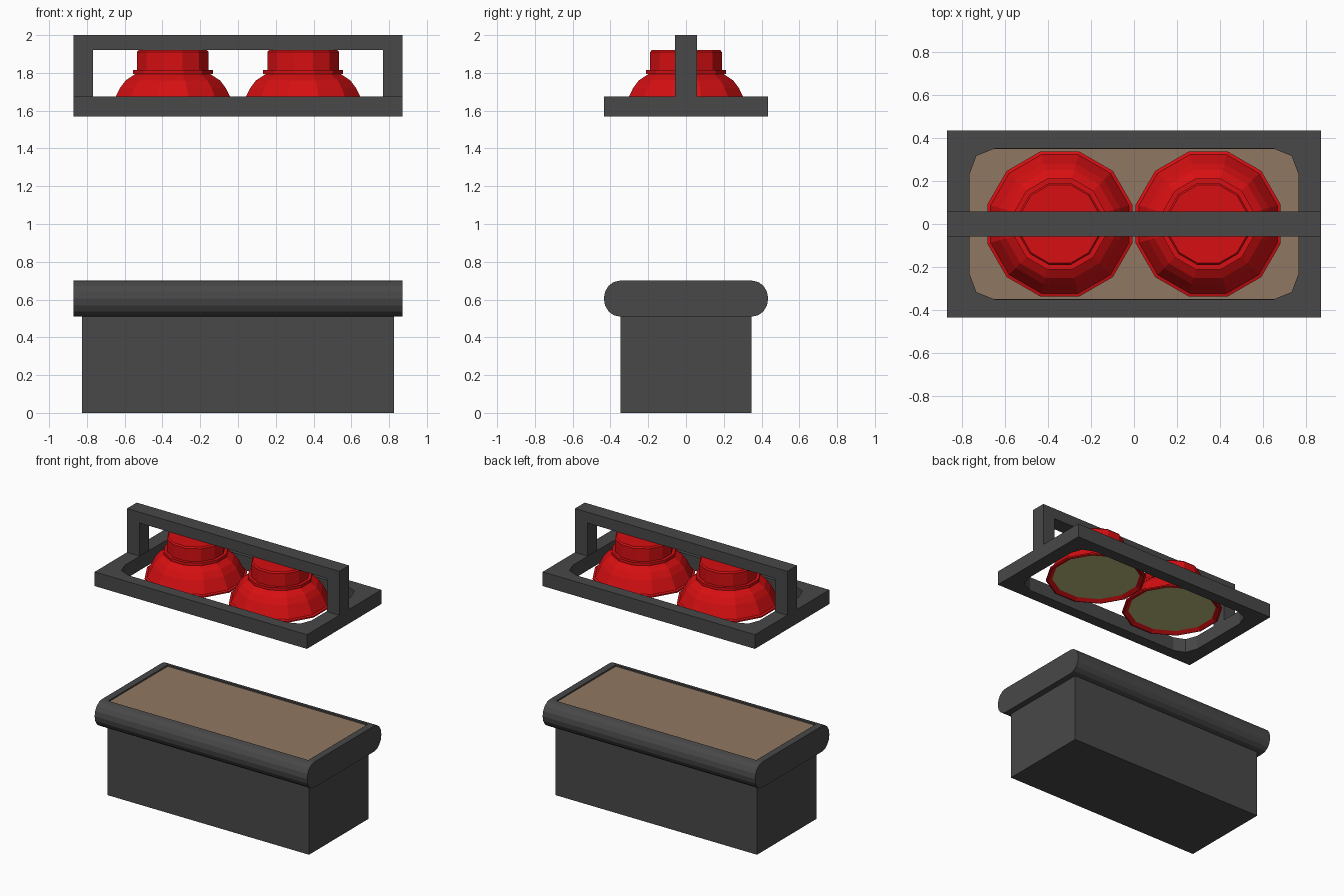
import bpy, bmesh, math
from mathutils import Vector

if "Cube" in bpy.data.objects:
    bpy.data.objects.remove(bpy.data.objects["Cube"])


def material(name, rgb):
    m = bpy.data.materials.new(name)
    lin = [(c / 255 / 12.92) if c < 11 else ((c / 255 + 0.055) / 1.055) ** 2.4 for c in rgb]
    m.diffuse_color = (*lin, 1)
    m.use_nodes = True
    m.node_tree.nodes["Principled BSDF"].inputs["Base Color"].default_value = m.diffuse_color
    return m


DARK = material("dark_grey", (72, 72, 72))
RED = material("bright_red", (214, 15, 18))
BROWN = material("tan_brown", (144, 119, 98))
LENS = material("pale_olive", (190, 188, 122))


def finish(bm, name, *mats):
    bmesh.ops.recalc_face_normals(bm, faces=bm.faces[:])
    me = bpy.data.meshes.new(name)
    bm.to_mesh(me)
    bm.free()
    for m in mats:
        me.materials.append(m)
    ob = bpy.data.objects.new(name, me)
    bpy.context.collection.objects.link(ob)
    return ob


def box(name, x0, x1, y0, y1, z0, z1, mat):
    bm = bmesh.new()
    bmesh.ops.create_cube(bm, size=1)
    for v in bm.verts:
        v.co = Vector(((x0 + x1) / 2 + v.co.x * (x1 - x0),
                       (y0 + y1) / 2 + v.co.y * (y1 - y0),
                       (z0 + z1) / 2 + v.co.z * (z1 - z0)))
    return finish(bm, name, mat)


# Lower body
box("base_box", -0.825, 0.825, -0.347, 0.347, 0, 0.515, DARK)

# Rounded collar: stadium profile swept along x, with a recessed brown top
bm = bmesh.new()
profile = []
for side in (1, -1):
    for i in range(9):
        a = math.pi * i / 8 - math.pi / 2
        profile.append((side * (0.351 + 0.084 * math.cos(a)), 0.605 + side * 0.095 * math.sin(a)))
end = bm.faces.new([bm.verts.new((-0.87, y, z)) for y, z in profile])
ext = bmesh.ops.extrude_face_region(bm, geom=[end], use_keep_orig=True)
for g in ext["geom"]:
    if isinstance(g, bmesh.types.BMVert):
        g.co.x = 0.87
bmesh.ops.recalc_face_normals(bm, faces=bm.faces[:])
top = max(bm.faces, key=lambda f: f.calc_center_median().z)
bmesh.ops.inset_region(bm, faces=[top], thickness=0.002, use_even_offset=True)
for v in top.verts:
    v.co.x = math.copysign(0.82, v.co.x)
    v.co.y = math.copysign(0.348, v.co.y)
bmesh.ops.inset_region(bm, faces=[top], thickness=0.0005, depth=0)
for v in top.verts:
    v.co.z -= 0.01
top.material_index = 1
finish(bm, "collar", DARK, BROWN)

# Upper frame: rectangular plate with a clipped-corner opening
Z0, Z1 = 1.57, 1.675
quarter = [(0.765, 0.23), (0.733, 0.316), (0.65, 0.35)]
inner, outer = [], []
for sx, sy in ((1, 1), (-1, 1), (-1, -1), (1, -1)):
    pts = quarter if sx * sy > 0 else quarter[::-1]
    inner += [(sx * x, sy * y) for x, y in pts]
    outer.append((sx * 0.87, sy * 0.435))
bm = bmesh.new()
ring = {}
for z in (Z0, Z1):
    ring[z] = ([bm.verts.new((x, y, z)) for x, y in inner],
               [bm.verts.new((x, y, z)) for x, y in outer])
    vi, vo = ring[z]
    for k in range(4):
        a, b, c = vi[3 * k:3 * k + 3]
        bm.faces.new((vo[k], a, b))
        bm.faces.new((vo[k], b, c))
        bm.faces.new((vo[k], c, vi[(3 * k + 3) % 12], vo[(k + 1) % 4]))
for idx in (0, 1):
    lo, hi = ring[Z0][idx], ring[Z1][idx]
    n = len(lo)
    for i in range(n):
        j = (i + 1) % n
        bm.faces.new((lo[i], lo[j], hi[j], hi[i]))
finish(bm, "upper_frame", DARK)

# Handle: an upside-down U standing on the frame
bm = bmesh.new()
u = [(-0.87, Z1), (-0.87, 2.0), (0.87, 2.0), (0.87, Z1),
     (0.768, Z1), (0.768, 1.92), (-0.768, 1.92), (-0.768, Z1)]
f = bm.faces.new([bm.verts.new((x, -0.057, z)) for x, z in u])
ext = bmesh.ops.extrude_face_region(bm, geom=[f], use_keep_orig=True)
for g in ext["geom"]:
    if isinstance(g, bmesh.types.BMVert):
        g.co.y = 0.057
finish(bm, "handle", DARK)

# Bell lamps: twelve-sided lathe, flat sides facing the axes (radii are to the flats)
SIDES = 12
bell = [(0.295, 1.632), (0.325, 1.615), (0.337, 1.62), (0.337, 1.63), (0.322, 1.635),
        (0.302, 1.675), (0.28, 1.72), (0.25, 1.76), (0.20, 1.793), (0.212, 1.795),
        (0.212, 1.815), (0.19, 1.815), (0.19, 1.91), (0.182, 1.92)]
for name, cx in (("left_lamp", -0.345), ("right_lamp", 0.345)):
    bm = bmesh.new()
    rings = []
    for r, z in bell:
        r /= math.cos(math.pi / SIDES)
        rings.append([bm.verts.new((cx + r * math.cos((i + 0.5) * math.tau / SIDES),
                                    r * math.sin((i + 0.5) * math.tau / SIDES), z))
                      for i in range(SIDES)])
    for lo, hi in zip(rings, rings[1:]):
        for i in range(SIDES):
            j = (i + 1) % SIDES
            bm.faces.new((lo[i], lo[j], hi[j], hi[i]))
    bm.faces.new(rings[-1])
    lens = bm.faces.new(rings[0])
    lens.material_index = 1
    finish(bm, name, RED, LENS)
